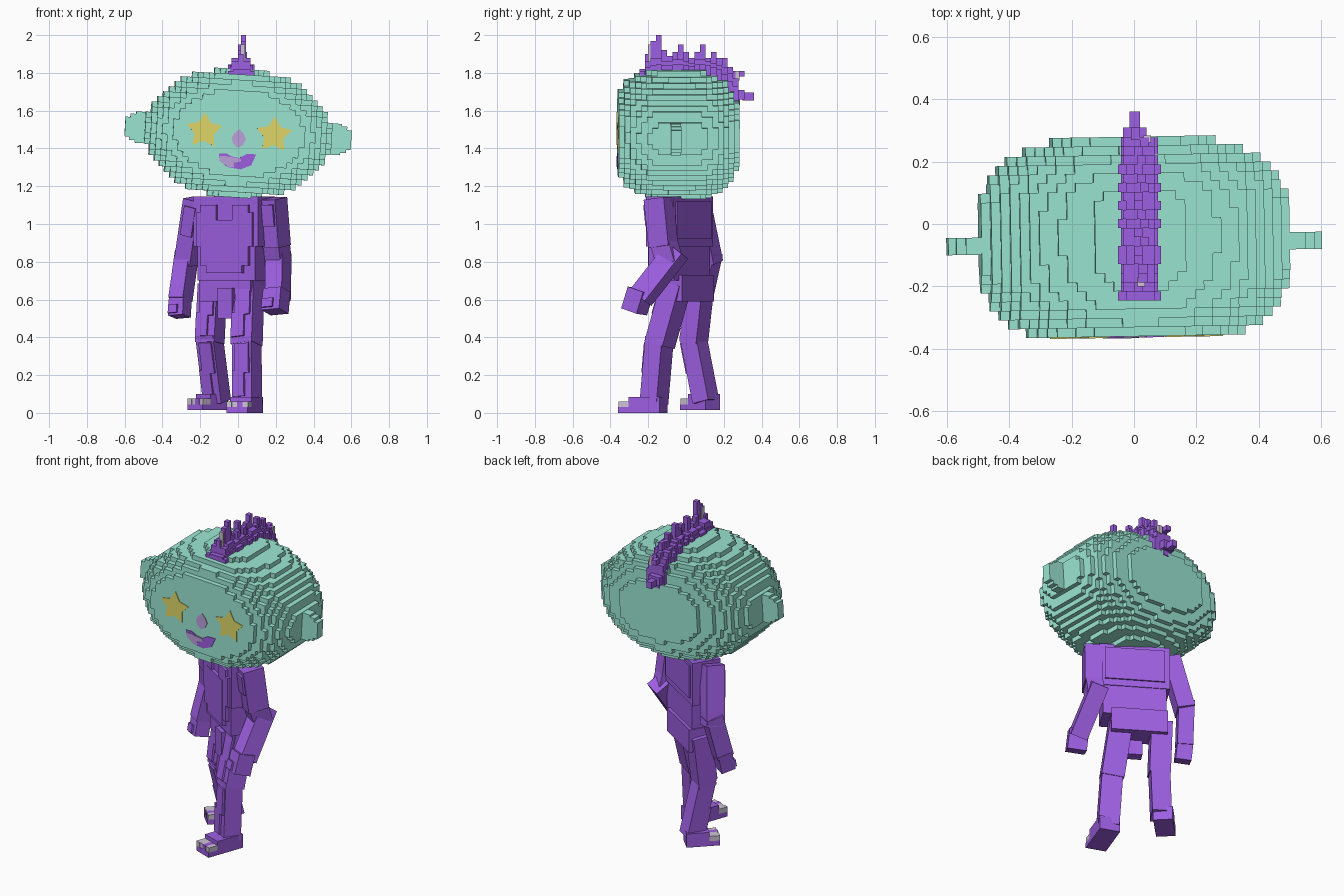
import bpy, bmesh, math, random
from mathutils import Matrix, Vector

if "Cube" in bpy.data.objects:
    bpy.data.objects.remove(bpy.data.objects["Cube"])

random.seed(4)


def material(name, rgb):
    m = bpy.data.materials.new(name)
    m.diffuse_color = (*rgb, 1)
    m.use_nodes = True
    m.node_tree.nodes["Principled BSDF"].inputs["Base Color"].default_value = m.diffuse_color
    return m


PURPLE = material("purple", (0.34, 0.115, 0.76))
TEAL = material("teal", (0.33, 0.79, 0.645))
YELLOW = material("yellow", (0.74, 0.68, 0.14))
LILAC = material("lilac", (0.50, 0.36, 0.72))
PALE = material("pale_grey", (0.62, 0.54, 0.68))
YAW = -32


def finish(bm, name, *mats, matrix=None):
    if matrix:
        bm.transform(matrix)
    bmesh.ops.recalc_face_normals(bm, faces=bm.faces[:])
    me = bpy.data.meshes.new(name)
    bm.to_mesh(me)
    bm.free()
    for m in mats:
        me.materials.append(m)
    ob = bpy.data.objects.new(name, me)
    bpy.context.collection.objects.link(ob)
    return ob


def add_box(bm, lo, hi, mat=0):
    size = [b - a for a, b in zip(lo, hi)]
    mid = [(a + b) / 2 for a, b in zip(lo, hi)]
    geo = bmesh.ops.create_cube(bm, matrix=Matrix.Translation(mid) @ Matrix.Diagonal((*size, 1)))
    for f in {f for v in geo["verts"] for f in v.link_faces}:
        f.material_index = mat


def turned(x, y, z, yaw):
    return Matrix.Translation((x, y, z)) @ Matrix.Rotation(math.radians(yaw), 4, 'Z')


# ---------- head: terraced rounded block, fuller at the face than the back ----------
HC = Vector((0, -0.04, 1.48))
HEAD = (Matrix.Translation(HC) @ Matrix.Rotation(math.radians(1), 4, 'Z')
        @ Matrix.Rotation(math.radians(3.5), 4, 'Y'))
HALF = (0.495, 0.32, 0.34)
N = (34, 22, 24)


def inside(c):
    if any(i < 0 or i >= n for i, n in zip(c, N)):
        return False
    x, y, z = [(i + 0.5) / n * 2 - 1 for i, n in zip(c, N)]
    rho = math.hypot(x, z) / 1.01
    return rho ** 2.6 + (abs(y) / (1.12 if y < 0 else 1.03)) ** 3 < 1


bm = bmesh.new()
verts = {}


def corner(c):
    if c not in verts:
        verts[c] = bm.verts.new([(i / n * 2 - 1) * h for i, n, h in zip(c, N, HALF)])
    return verts[c]


for i in range(N[0]):
    for j in range(N[1]):
        for k in range(N[2]):
            c = (i, j, k)
            if not inside(c):
                continue
            for ax in range(3):
                for s in (0, 1):
                    nb = list(c)
                    nb[ax] += 2 * s - 1
                    if inside(nb):
                        continue
                    quad = []
                    for u, v in ((0, 0), (1, 0), (1, 1), (0, 1)):
                        p = list(c)
                        p[ax] += s
                        p[(ax + 1) % 3] += u
                        p[(ax + 2) % 3] += v
                        quad.append(corner(tuple(p)))
                    bm.faces.new(quad if s else quad[::-1])
finish(bm, "head", TEAL, matrix=HEAD)

# ears
for side, label in ((-1, "left"), (1, "right")):
    bm = bmesh.new()
    for a, b, h in ((0.46, 0.545, 0.083), (0.54, 0.575, 0.07), (0.57, 0.6, 0.052)):
        xs = sorted((side * a, side * b))
        add_box(bm, (xs[0], -0.05, -h), (xs[1], 0.005, h))
    finish(bm, label + "_ear", TEAL, matrix=HEAD)


# ---------- face plates ----------
def plate(name, pts, mat, lift=0.004):
    bm = bmesh.new()
    f = bm.faces.new([bm.verts.new((x, -0.32 - lift, z)) for x, z in pts])
    ext = bmesh.ops.extrude_face_region(bm, geom=[f])["geom"]
    bmesh.ops.translate(bm, vec=(0, lift + 0.001, 0),
                        verts=[v for v in ext if isinstance(v, bmesh.types.BMVert)])
    finish(bm, name, mat, matrix=HEAD)


for side, label in ((-1, "left"), (1, "right")):
    star = []
    for i in range(10):
        r = 0.054 if i % 2 else 0.098
        a = math.pi / 2 + i * math.pi / 5
        star.append((side * 0.185 + r * math.cos(a), 0.003 + r * math.sin(a)))
    plate(label + "_star_eye", star, YELLOW)
plate("nose", [(0, 0.023), (-0.026, -0.002), (-0.038, -0.03), (-0.026, -0.058), (0, -0.078),
               (0.026, -0.058), (0.038, -0.03), (0.026, -0.002)], LILAC)
plate("mouth", [(-0.1, -0.112), (-0.095, -0.15), (-0.05, -0.182), (0.02, -0.19), (0.075, -0.165),
                (0.098, -0.105), (0.045, -0.108), (0.01, -0.13), (-0.03, -0.125), (-0.06, -0.11)], PURPLE)
plate("teeth", [(-0.098, -0.125), (-0.093, -0.15), (-0.05, -0.18), (-0.015, -0.182), (-0.02, -0.158),
                (0.02, -0.148), (0.015, -0.133), (-0.03, -0.128), (-0.06, -0.125)], LILAC, 0.006)

# ---------- mohawk: columns of (bottom, base top, spike top) ----------
CREST = [(1.76, 1.82, 1.82), (1.76, 1.86, 1.9), (1.76, 1.88, 1.97), (1.77, 1.88, 2.0),
         (1.78, 1.86, 1.92), (1.78, 1.86, 1.89), (1.78, 1.87, 1.91), (1.78, 1.87, 1.95),
         (1.78, 1.86, 1.91), (1.78, 1.85, 1.88), (1.78, 1.87, 1.91), (1.78, 1.87, 1.95),
         (1.78, 1.86, 1.88), (1.77, 1.85, 1.91), (1.76, 1.84, 1.88), (1.72, 1.83, 1.88),
         (1.67, 1.80, 1.83), (1.65, 1.77, 1.81)]
bm = bmesh.new()
S = 0.029
for i, (bot, base, tip) in enumerate(CREST):
    y = -0.245 + i * S
    w = random.choice((0, 0.01))
    low = (bot + base) / 2 + 0.02
    add_box(bm, (-0.052 + w, y, bot), (0.087 - w, y + S, low))
    add_box(bm, (-0.025 - w, y, low), (0.065, y + S, base))
    if tip > base:
        x = 0.015 if tip > 1.96 else random.choice((0, 0.01, 0.02))
        add_box(bm, (x, y, base), (x + 0.028, y + S, tip))
add_box(bm, (0.012, -0.2, 1.86), (0.036, -0.17, 1.95), 1)
# tufts hanging off the back
add_box(bm, (-0.01, 0.27, 1.78), (0.02, 0.31, 1.81))
add_box(bm, (0.03, 0.262, 1.76), (0.055, 0.283, 1.81), 1)
add_box(bm, (-0.035, 0.23, 1.66), (0.04, 0.31, 1.71))
add_box(bm, (-0.015, 0.23, 1.63), (0.02, 0.285, 1.66))
add_box(bm, (-0.015, 0.3, 1.655), (0.02, 0.36, 1.695))
finish(bm, "mohawk", PURPLE, PALE)

# ---------- torso and hips ----------
bm = bmesh.new()
add_box(bm, (-0.2, -0.085, 0.88), (0.2, 0.085, 1.145))
add_box(bm, (-0.18, -0.08, 0.7), (0.18, 0.08, 0.88))
# layered jacket front, mirrored, and back panel
for s in (-1, 1):
    for x0, x1, z0, z1 in ((0.05, 0.15, 0.78, 1.1), (0.0, 0.11, 0.74, 1.02), (0.13, 0.175, 0.88, 1.06)):
        a, b = sorted((s * x0, s * x1))
        add_box(bm, (a, -0.1 - 0.06 * (0.175 - x1), z0), (b, -0.08, z1))
add_box(bm, (-0.17, 0.07, 0.92), (0.17, 0.094, 1.12))
finish(bm, "torso", PURPLE, matrix=turned(-0.02, -0.035, 0, YAW))

bm = bmesh.new()
add_box(bm, (-0.16, -0.075, 0.59), (0.16, 0.075, 0.73))
add_box(bm, (-0.03, -0.1, 0.5), (0.06, -0.04, 0.66))
finish(bm, "hips", PURPLE, matrix=turned(-0.03, 0.0, 0, YAW))


# ---------- limbs ----------
def limb(name, p0, p1, w, d, yaw=YAW, pads=()):
    p0, p1 = Vector(p0), Vector(p1)
    zax = (p0 - p1).normalized()
    xax = Vector((math.cos(math.radians(yaw)), math.sin(math.radians(yaw)), 0))
    yax = zax.cross(xax).normalized()
    xax = yax.cross(zax)
    rot = Matrix((xax, yax, zax)).transposed().to_4x4()
    L = (p0 - p1).length
    bm = bmesh.new()
    add_box(bm, (-w / 2, -d / 2, 0), (w / 2, d / 2, L))
    for x0, x1, z0, z1 in pads:  # raised pads on the front, as fractions
        add_box(bm, (x0 * w, -d / 2 - 0.012, z0 * L), (x1 * w, -d / 4, z1 * L))
    return finish(bm, name, PURPLE, matrix=Matrix.Translation(p1) @ rot)


PAD = ((-0.3, 0.4, 0.45, 0.9), (-0.45, 0.15, 0.1, 0.5))
# right arm reaches forward, left arm swings back
limb("right_upper_arm", (0.185, -0.145, 1.135), (0.205, -0.12, 0.88), 0.10, 0.125, pads=PAD[:1])
limb("right_elbow", (0.2, -0.125, 0.93), (0.215, -0.085, 0.79), 0.095, 0.115)
limb("right_forearm", (0.215, -0.045, 0.86), (0.21, -0.24, 0.61), 0.10, 0.11)
limb("right_hand", (0.205, -0.24, 0.65), (0.195, -0.275, 0.535), 0.11, 0.10, pads=PAD[1:])
limb("left_upper_arm", (-0.22, 0.055, 1.13), (-0.27, 0.125, 0.79), 0.10, 0.11, pads=PAD[:1])
limb("left_forearm", (-0.27, 0.13, 0.85), (-0.305, 0.075, 0.6), 0.09, 0.10)
limb("left_hand", (-0.305, 0.08, 0.62), (-0.31, 0.055, 0.51), 0.09, 0.085, pads=PAD[1:])
# legs
limb("right_thigh", (0.055, -0.05, 0.68), (0.045, -0.14, 0.36), 0.13, 0.115, pads=PAD)
limb("right_shin", (0.045, -0.14, 0.4), (0.05, -0.17, 0.05), 0.12, 0.105, pads=PAD)
limb("left_thigh", (-0.135, 0.075, 0.68), (-0.15, 0.04, 0.37), 0.12, 0.105, pads=PAD)
limb("left_shin", (-0.155, 0.035, 0.42), (-0.11, 0.105, 0.06), 0.11, 0.1, pads=PAD)


# ---------- feet with pale toe blocks ----------
def foot(name, x, y, z, yaw, w, l):
    bm = bmesh.new()
    add_box(bm, (-w / 2, -l / 2 + 0.06, 0), (w / 2, l / 2, 0.085))
    add_box(bm, (-w / 2, -l / 2, 0), (w / 2, -l / 2 + 0.06, 0.03))
    for i in range(4):
        x0 = -w / 2 + i * w / 4
        add_box(bm, (x0, -l / 2 + 0.004 * (i % 2), 0.03), (x0 + w / 4, -l / 2 + 0.06, 0.06), 1 - (i == 2))
    finish(bm, name, PURPLE, PALE, matrix=turned(x, y, z, yaw))


foot("right_foot", 0.035, -0.23, 0, -20, 0.12, 0.235)
foot("left_foot", -0.16, 0.075, 0.015, -45, 0.11, 0.19)
